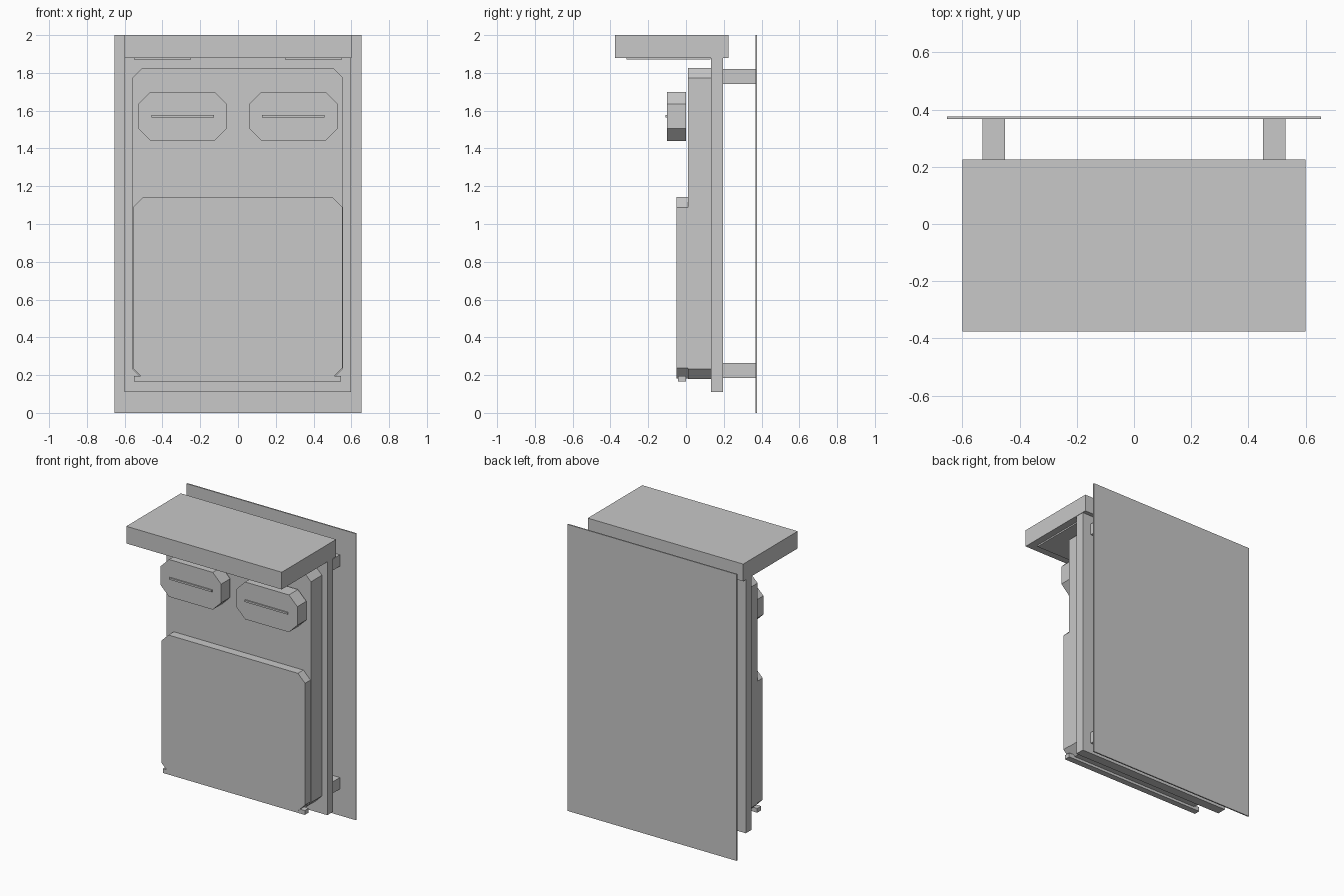
import bpy
import bmesh

cube = bpy.data.objects.get("Cube")
if cube:
    bpy.data.objects.remove(cube, do_unlink=True)

# Single plain grey finish
grey = bpy.data.materials.new("plain_grey")
grey.use_nodes = True
colour = (0.58, 0.58, 0.58, 1)
grey.diffuse_color = colour
grey.node_tree.nodes["Principled BSDF"].inputs["Base Color"].default_value = colour


def block(name, x, y, z, cut=0.0):
    """Box between the given ranges; cut trims the corners of its front outline."""
    (x0, x1), (y0, y1), (z0, z1) = x, y, z
    if cut:
        outline = [(x0 + cut, z0), (x1 - cut, z0), (x1, z0 + cut), (x1, z1 - cut),
                   (x1 - cut, z1), (x0 + cut, z1), (x0, z1 - cut), (x0, z0 + cut)]
    else:
        outline = [(x0, z0), (x1, z0), (x1, z1), (x0, z1)]
    bm = bmesh.new()
    face = bm.faces.new([bm.verts.new((px, y0, pz)) for px, pz in outline])
    solid = bmesh.ops.extrude_face_region(bm, geom=[face], use_keep_orig=True)
    moved = [v for v in solid["geom"] if isinstance(v, bmesh.types.BMVert)]
    bmesh.ops.translate(bm, verts=moved, vec=(0, y1 - y0, 0))
    bmesh.ops.recalc_face_normals(bm, faces=bm.faces)
    mesh = bpy.data.meshes.new(name)
    bm.to_mesh(mesh)
    bm.free()
    mesh.materials.append(grey)
    obj = bpy.data.objects.new(name, mesh)
    bpy.context.collection.objects.link(obj)
    return obj


def pair(name, x, y, z, cut=0.0):
    """The same block on the left (+x) and mirrored to the right."""
    block("left_" + name, x, y, z, cut)
    block("right_" + name, (-x[1], -x[0]), y, z, cut)


# Wall panel and canopy
block("wall_panel", (-0.653, 0.653), (0.367, 0.376), (0, 2))
block("canopy", (-0.6, 0.6), (-0.375, 0.226), (1.88, 2))
pair("canopy_lamp", (0.25, 0.55), (-0.315, 0.13), (1.87, 1.88))

# Mounting posts
pair("upper_post", (0.45, 0.53), (0.195, 0.367), (1.74, 1.82))
pair("lower_post", (0.45, 0.53), (0.195, 0.367), (0.185, 0.265))

# Cabinet layers
block("back_plate", (-0.6, 0.597), (0.132, 0.197), (0.11, 1.88))
block("cabinet", (-0.56, 0.556), (0.01, 0.132), (0.18, 1.827), 0.053)
block("lower_door", (-0.557, 0.553), (-0.05, 0.01), (0.183, 1.143), 0.055)
block("bottom_strip", (-0.55, 0.546), (-0.043, 0), (0.165, 0.195))

# Upper housings with raised slots
pair("housing", (0.06, 0.528), (-0.1, 0), (1.44, 1.7), 0.065)
pair("slot", (0.127, 0.458), (-0.109, -0.1), (1.565, 1.578))
